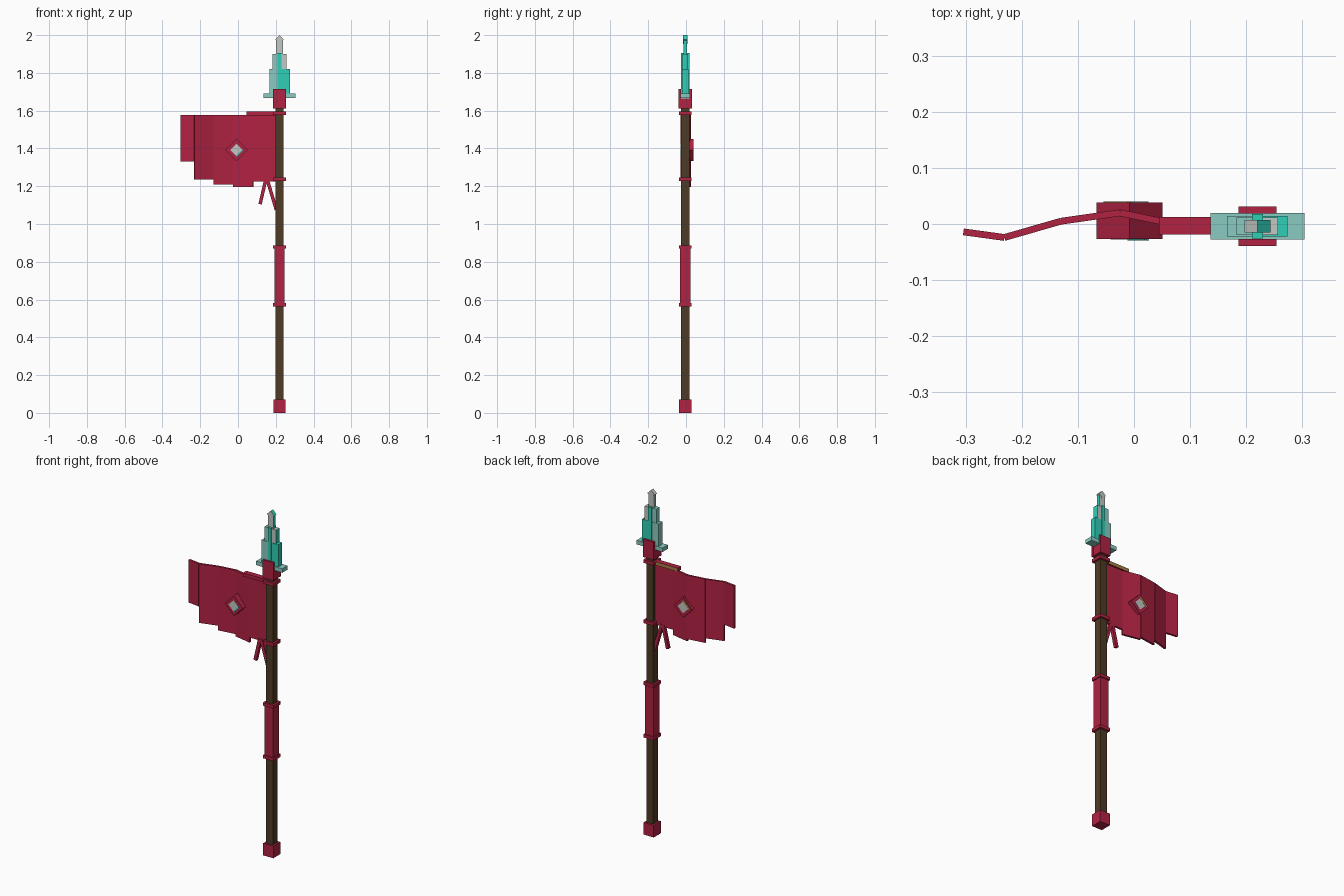
import bpy
from math import atan2, hypot, pi
from mathutils import Matrix, Vector

if "Cube" in bpy.data.objects:
    bpy.data.objects.remove(bpy.data.objects["Cube"])


def material(name, r, g, b):
    m = bpy.data.materials.new(name)
    m.use_nodes = True
    m.diffuse_color = (r, g, b, 1)
    m.node_tree.nodes["Principled BSDF"].inputs["Base Color"].default_value = (r, g, b, 1)
    return m


RED = material("crimson", 0.44, 0.016, 0.055)
WOOD = material("dark wood", 0.08, 0.043, 0.017)
TEAL = material("bright teal", 0.03, 0.62, 0.47)
PALE = material("pale teal", 0.25, 0.6, 0.53)
GREY = material("silver grey", 0.54, 0.58, 0.55)
GOLD = material("gold", 0.4, 0.21, 0.06)

PX, PY = 0.22, -0.004   # pole axis


def box(name, centre, size, mat, turn=0.0, axis='Y', accent=None, facing=None):
    """Box turned about one axis; faces along `facing` take the accent."""
    bpy.ops.mesh.primitive_cube_add(size=1)
    ob = bpy.context.object
    ob.name = name
    ob.data.transform(Matrix.Translation(centre) @ Matrix.Rotation(turn, 4, axis)
                      @ Matrix.Diagonal((*size, 1)))
    ob.data.materials.append(mat)
    if accent:
        ob.data.materials.append(accent)
        for p in ob.data.polygons:
            if p.normal.dot(Vector(facing)) > 0.6:
                p.material_index = 1
    return ob


def on_pole(name, z0, z1, width, mat, depth=None, dx=0, **extra):
    return box(name, (PX + dx, PY, (z0 + z1) / 2), (width, depth or width, z1 - z0), mat, **extra)


# Pole with its fittings
on_pole("pole", 0.03, 1.63, 0.044, WOOD)
on_pole("foot_cap", 0, 0.07, 0.065, RED)
on_pole("grip", 0.57, 0.88, 0.054, RED)
for i, z in enumerate((0.573, 0.878, 1.237, 1.587)):
    on_pole(f"ring_{i + 1}", z - 0.009, z + 0.009, 0.067, RED)

# Socket: a block with a cheek plate on each side
on_pole("socket", 1.612, 1.665, 0.066, RED)
for side, y in (("front", -0.029), ("back", 0.029)):
    box(f"socket_cheek_{side}", (PX, PY + y, 1.664), (0.068, 0.012, 0.104), RED)

# Stepped crystal head
on_pole("crystal_guard", 1.668, 1.691, 0.168, PALE, 0.048)
on_pole("crystal_low_right", 1.69, 1.82, 0.054, PALE, 0.036, -0.027)
on_pole("crystal_low_left", 1.69, 1.82, 0.054, TEAL, 0.036, 0.027)
on_pole("crystal_mid_right", 1.69, 1.9, 0.037, PALE, 0.031, -0.0185)
on_pole("crystal_mid_left", 1.69, 1.9, 0.037, GREY, 0.031, 0.0185, accent=TEAL, facing=(1, 0, 0))
on_pole("crystal_spine", 1.69, 1.905, 0.02, TEAL, 0.044)
on_pole("crystal_core", 1.69, 1.98, 0.036, GREY, 0.02, accent=TEAL, facing=(1, 0, 0))
box("crystal_tip", (PX, PY, 1.977), (0.0325, 0.022, 0.0325), GREY, pi / 4,
    accent=TEAL, facing=(1, 0, 1))

# Banner cloth: folded panels hung from a common top edge
folds = [(-0.304, -0.014, 1.33), (-0.231, -0.024, 1.235), (-0.13, 0.005, 1.208),
         (-0.025, 0.02, 1.195), (0.08, -0.002, 1.225), (0.2, -0.004, 0)]
TOP = 1.578
for i, ((x0, y0, low), (x1, y1, _)) in enumerate(zip(folds, folds[1:])):
    box(f"banner_panel_{i + 1}", ((x0 + x1) / 2, (y0 + y1) / 2, (TOP + low) / 2),
        (hypot(x1 - x0, y1 - y0), 0.012, TOP - low), RED, atan2(y1 - y0, x1 - x0), 'Z')
box("banner_rod", (0.123, -0.003, 1.585), (0.156, 0.031, 0.02), RED, accent=GOLD, facing=(0, 1, 0))

# Emblem: diamond frame with a gem through it
EX, EY, EZ = -0.008, 0.006, 1.392
box("emblem_frame", (EX, EY, EZ), (0.083, 0.065, 0.083), RED, pi / 4)
box("emblem_gem", (EX, EY, EZ), (0.048, 0.068, 0.048), GREY, pi / 4)
d = 0.021
box("emblem_front_trim", (EX + d * 0.75, EY - 0.0345, EZ - d * 0.75), (0.006, 0.002, 0.048), TEAL, pi / 4)
box("emblem_back_trim", (EX - d, EY + 0.033, EZ + d), (0.012, 0.003, 0.06), GOLD, pi / 4)

# Two ribbon tails under the banner
for name, (xa, xb, zb) in {"ribbon_right": (0.147, 0.117, 1.105),
                           "ribbon_left": (0.155, 0.203, 1.075)}.items():
    za = 1.235
    box(name, ((xa + xb) / 2, PY, (za + zb) / 2), (0.018, 0.018, hypot(xb - xa, za - zb)),
        RED, atan2(xa - xb, za - zb))
